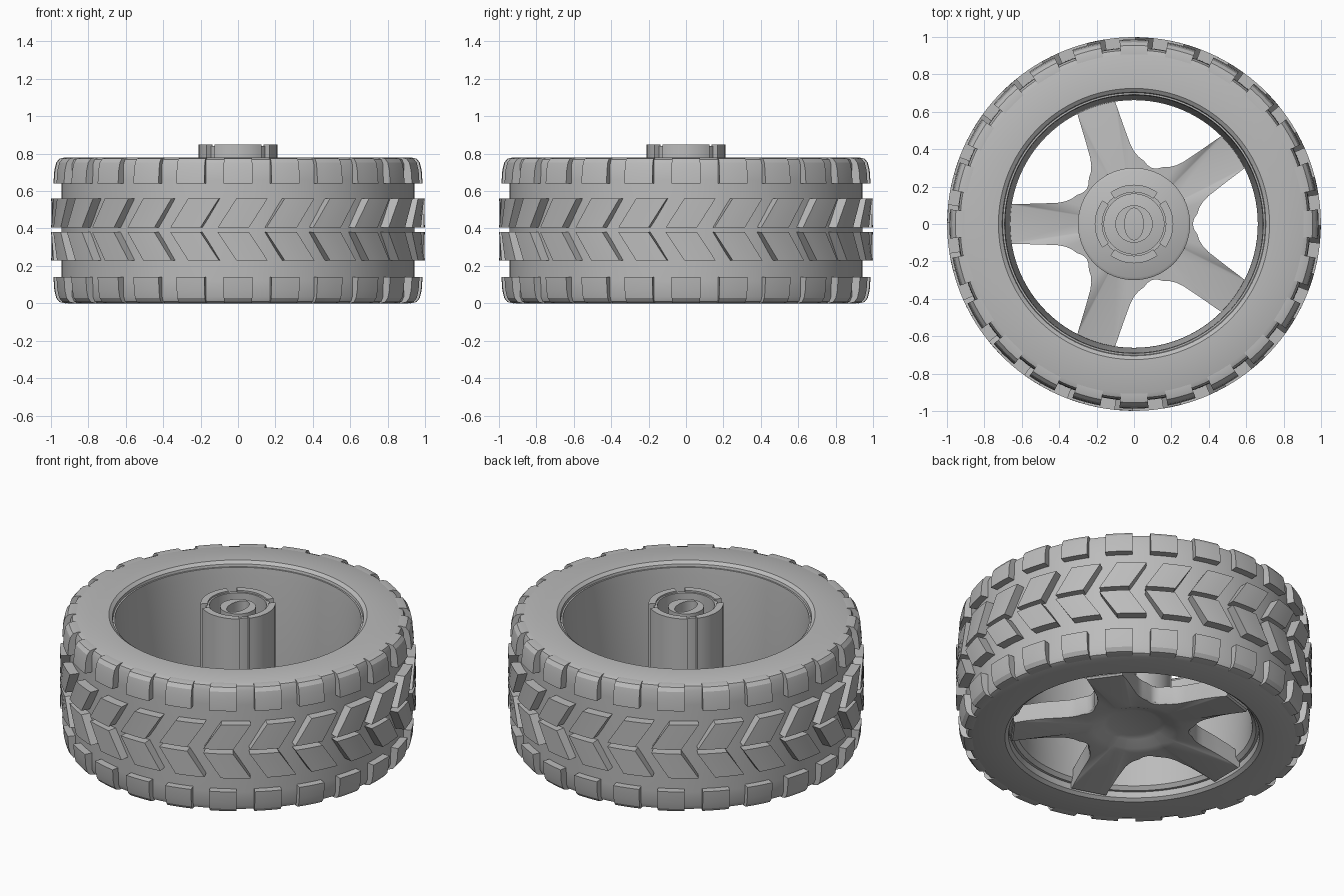
import bpy, bmesh
from math import pi, cos, sin, atan2, hypot, radians

cube = bpy.data.objects.get("Cube")
if cube:
    bpy.data.objects.remove(cube, do_unlink=True)

grey = bpy.data.materials.new("plain_grey")
grey.use_nodes = True
grey.diffuse_color = (0.5, 0.5, 0.5, 1)
grey.node_tree.nodes["Principled BSDF"].inputs["Base Color"].default_value = (0.5, 0.5, 0.5, 1)


def loft(bm, loops, closed=False):
    """Skin equal-length loops of points with quads, capping open ends."""
    rows = [[bm.verts.new(p) for p in loop] for loop in loops]
    n = len(rows[0])
    pairs = list(zip(rows, rows[1:])) + ([(rows[-1], rows[0])] if closed else [])
    for a, b in pairs:
        for i in range(n):
            j = (i + 1) % n
            bm.faces.new((a[i], a[j], b[j], b[i]))
    if not closed:
        bm.faces.new(rows[0][::-1])
        bm.faces.new(rows[-1])


def finish(name, bm, angle=35):
    bmesh.ops.recalc_face_normals(bm, faces=bm.faces[:])
    mesh = bpy.data.meshes.new(name)
    bm.to_mesh(mesh)
    bm.free()
    mesh.materials.append(grey)
    ob = bpy.data.objects.new(name, mesh)
    bpy.context.collection.objects.link(ob)
    bpy.ops.object.select_all(action='DESELECT')
    ob.select_set(True)
    bpy.context.view_layer.objects.active = ob
    bpy.ops.object.shade_smooth_by_angle(angle=radians(angle))


def circle(rx, z, ry=None, n=64):
    ry = ry or rx
    return [(rx * cos(2 * pi * i / n), ry * sin(2 * pi * i / n), z) for i in range(n)]


def revolve(name, profile, n=96):
    bm = bmesh.new()
    loft(bm, [circle(r, z, n=n) for r, z in profile], closed=True)
    finish(name, bm)


def sector(bm, profile, mid, width, steps=4):
    """Sweep a closed profile of (radius, height, turn) through an arc."""
    loops = []
    for k in range(steps + 1):
        a = mid + width * (k / steps - 0.5)
        loops.append([(r * cos(a + t), r * sin(a + t), z) for r, z, t in profile])
    loft(bm, loops)


H = 0.78

# Tyre carcass
half = [(0.70, 0.39), (0.70, 0.745), (0.705, 0.765), (0.725, H), (0.905, H),
        (0.93, 0.77), (0.941, 0.745), (0.943, 0.66), (0.945, 0.39)]
lower = [(r, H - z) for r, z in half[-2:0:-1]]
revolve("tyre", half + lower)


# Tread rows: 24 blocks each
def tread(name, profile, width):
    bm = bmesh.new()
    for i in range(24):
        sector(bm, profile, -pi / 2 + i * pi / 12, width)
    finish(name, bm, 25)


shoulder = [(0.92, 0.64, 0), (0.987, 0.64, 0), (0.982, 0.71, 0), (0.972, 0.752, 0),
            (0.955, 0.773, 0), (0.925, H, 0), (0.89, 0.778, 0)]
tread("upper_shoulder_tread", shoulder, 0.157)
tread("lower_shoulder_tread", [(r, H - z, t) for r, z, t in shoulder], 0.157)


def slanted(near, far):
    return [(0.92, near, -0.025), (0.999, near, -0.025),
            (0.999, far, 0.075), (0.92, far, 0.075)]


tread("upper_chevron_tread", slanted(0.405, 0.56), 0.168)
tread("lower_chevron_tread", slanted(0.38, 0.23), 0.168)

# Rim wall, tapering inward towards the spokes
revolve("rim", [(0.71, 0.05), (0.685, 0.05), (0.665, 0.07), (0.662, 0.12),
                (0.688, 0.70), (0.692, 0.75), (0.71, 0.75)])

# Five-spoke spider whose arms droop outward, with a dished hub underneath
side = [(0.685, 0.105), (0.62, 0.107), (0.52, 0.109), (0.41, 0.113),
        (0.37, 0.12), (0.335, 0.134), (0.305, 0.155)]
half_spoke = [(atan2(y, x), hypot(x, y)) for x, y in side]
outline = []
for i in range(5):
    base = pi + i * 2 * pi / 5
    outline += [(base - a, r) for a, r in half_spoke[::-1]]
    outline += [(base + a, r) for a, r in half_spoke]
    outline += [(base + radians(d), r) for d, r in ((31, 0.322), (36, 0.314), (41, 0.322))]


def ring(radius, z):
    return [(radius * cos(a), radius * sin(a), z) for a, r in outline]


def arms(z, drop, grow=0):
    """Outline loop that falls by drop between the hub and the rim."""
    return [((r + grow) * cos(a), (r + grow) * sin(a),
             z - drop * max(0, (r - 0.35) / 0.34) ** 2) for a, r in outline]


bm = bmesh.new()
loft(bm, [ring(0.2, 0.16), arms(0.16, 0.05), arms(0.06, 0.04),
          arms(0.05, 0.04, -0.008), ring(0.27, 0.05), ring(0.23, 0.06),
          ring(0.17, 0.085), ring(0.14, 0.095)])
finish("spokes", bm)

# Hub flange and column
bm = bmesh.new()
loft(bm, [circle(0.30, 0.15), circle(0.30, 0.17), circle(0.285, 0.18)])
finish("hub_flange", bm)
revolve("hub_sleeve", [(0.16, 0.16), (0.18, 0.16), (0.18, 0.84), (0.16, 0.84)], 64)

# Outer hub wall, split by four diagonal keyways
bm = bmesh.new()
wall = [(0.17, 0.16, 0), (0.21, 0.16, 0), (0.21, 0.85, 0), (0.17, 0.85, 0)]
for i in range(4):
    sector(bm, wall, i * pi / 2, pi / 2 - 0.28, 12)
finish("hub_wall", bm)

# Axle socket with an oval hole
bm = bmesh.new()
loft(bm, [circle(0.10, 0.16), circle(0.10, 0.83), circle(0.05, 0.83, 0.085),
          circle(0.05, 0.16, 0.085)], closed=True)
finish("axle_socket", bm)
